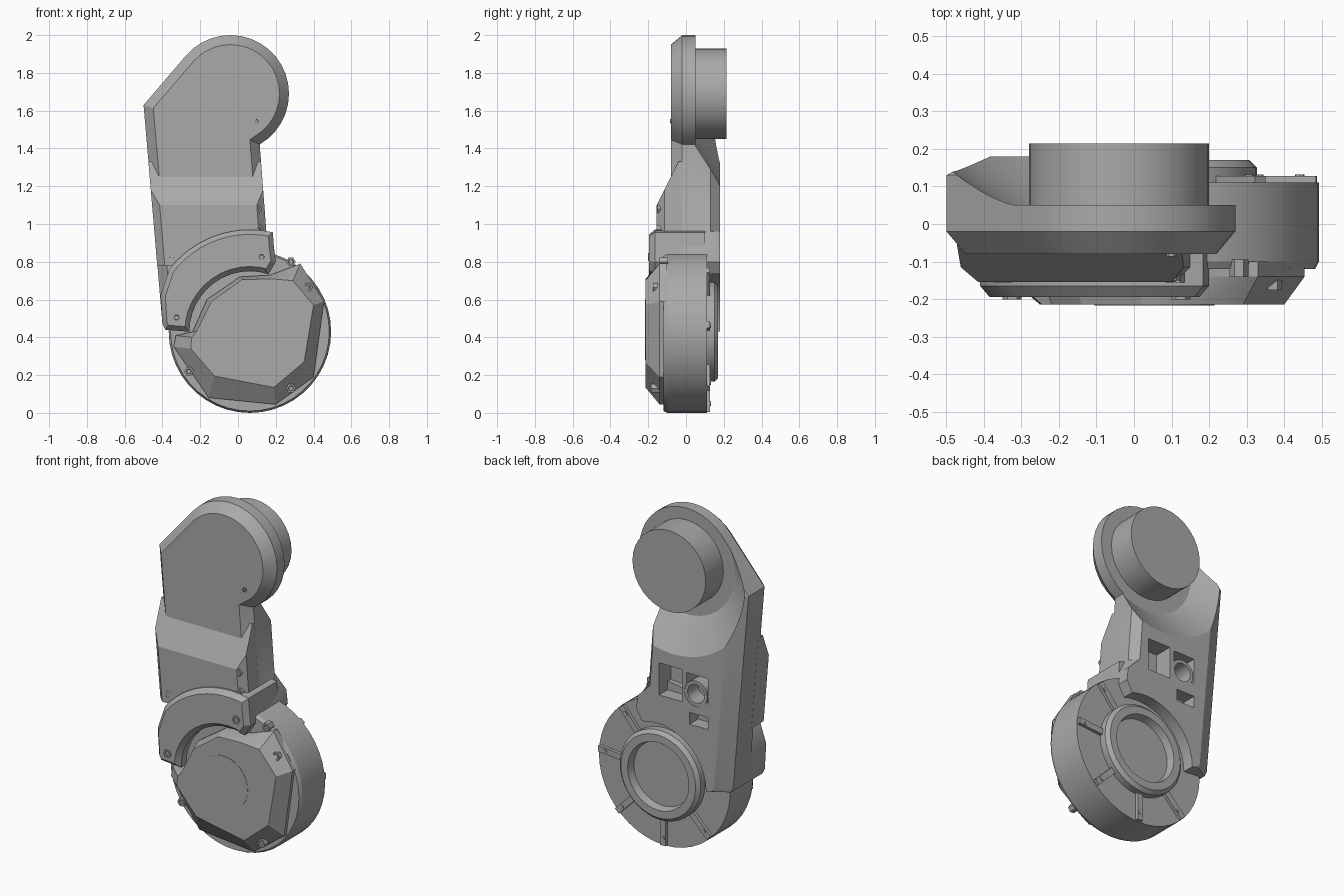
import bpy, bmesh, math
from mathutils import Vector

cube = bpy.data.objects.get("Cube")
if cube:
    bpy.data.objects.remove(cube, do_unlink=True)

GREY = (0.4, 0.4, 0.4, 1)
metal = bpy.data.materials.new("cast grey")
metal.use_nodes = True
metal.diffuse_color = GREY
metal.node_tree.nodes["Principled BSDF"].inputs["Base Color"].default_value = GREY

HEAD = (-0.04, 1.69)
DRUM = (0.063, 0.43)


def finish(name, bm):
    bmesh.ops.recalc_face_normals(bm, faces=bm.faces)
    mesh = bpy.data.meshes.new(name)
    bm.to_mesh(mesh)
    bm.free()
    mesh.materials.append(metal)
    ob = bpy.data.objects.new(name, mesh)
    bpy.context.collection.objects.link(ob)
    return ob


def loft(name, *rings):
    """Solid through (outline in x/z, y) rings of equal point count."""
    bm = bmesh.new()
    loops = [[bm.verts.new((x, y, z)) for x, z in pts] for pts, y in rings]
    n = len(loops[0])
    for a, b in zip(loops, loops[1:]):
        for i in range(n):
            j = (i + 1) % n
            bm.faces.new((a[i], a[j], b[j], b[i]))
    bm.faces.new(loops[0])
    bm.faces.new(loops[-1])
    return finish(name, bm)


def arc(c, r, a0, a1, n):
    angles = [math.radians(a0 + (a1 - a0) * i / n) for i in range(n + 1)]
    return [(c[0] + r * math.cos(a), c[1] + r * math.sin(a)) for a in angles]


def turned(name, c, profile, n=40):
    """Round part about the y axis from (radius, y) steps."""
    return loft(name, *[(arc(c, r, 0, 360 - 360 / n, n - 1), y) for r, y in profile])


def inset(pts, d):
    """Mitred inward offset of a clockwise outline."""
    out = []
    for i, p in enumerate(pts):
        p = Vector(p)
        u = (p - Vector(pts[i - 1])).normalized()
        v = (Vector(pts[(i + 1) % len(pts)]) - p).normalized()
        nu, nv = Vector((u.y, -u.x)), Vector((v.y, -v.x))
        q = p + (nu + nv) * d / max(0.5, 1 + nu.dot(nv))
        out.append((q.x, q.y))
    return out


def box(name, x0, x1, z0, z1, y0, y1):
    pts = [(x0, z0), (x0, z1), (x1, z1), (x1, z0)]
    return loft(name, (pts, y0), (pts, y1))


def cut(ob, cutter):
    mod = ob.modifiers.new("cut", "BOOLEAN")
    mod.operation = "DIFFERENCE"
    mod.solver = "EXACT"
    mod.object = cutter
    bpy.context.view_layer.objects.active = ob
    bpy.ops.object.modifier_apply(modifier=mod.name)
    bpy.data.objects.remove(cutter, do_unlink=True)


def left_x(z):
    return -0.5 + (1.63 - z) * 0.085


def right_x(z):
    return 0.115 + (1.42 - z) * 0.076


# Arm body: keyhole outline that hugs the drum at its foot
cradle = [(0.19, 0.88), (0.2, 0.80), (0.165, 0.74)] + arc(DRUM, 0.32, 72, 180, 12) + [(-0.385, 0.44)]
outline = ([(-0.4, 0.47), (-0.5, 1.63)] + arc(HEAD, 0.31, 139, -60, 20)
           + [(0.15, 0.96)] + cradle)
back = []
for x, z in outline:
    if x < -0.37:
        x += 0.09
    elif x > 0.1 and 0.9 < z < 1.5:
        x -= 0.04
    back.append((x, z))
arm = loft("arm_body", (back, 0.18), (outline, 0.13), (outline, -0.02), (inset(outline, 0.05), -0.08))

# Conical relief around the head motor, then back pockets
cut(arm, turned("relief_cutter", HEAD, [(0.317, 0.05), (0.505, 0.18), (0.607, 0.25)], 48))
for x0, x1, z0, z1 in [(-0.10, 0.05, 0.92, 1.11), (-0.27, -0.13, 0.95, 1.10), (-0.27, -0.15, 0.80, 0.87)]:
    cut(arm, box("pocket_cutter", x0, x1, z0, z1, 0.07, 0.3))
cut(arm, turned("bore_cutter", (-0.19, 0.99), [(0.075, 0.07), (0.075, 0.3)], 20))
turned("pocket_tube", (-0.19, 0.99), [(0.075, 0.06), (0.075, 0.178), (0.055, 0.178), (0.055, 0.08)], 20)


# Raised front slab with a ramp at its top
def slab(top, d=0):
    return [(left_x(0.78) + d, 0.78), (left_x(top) + d, top),
            (right_x(top) - d, top), (right_x(0.78) - d, 0.78)]


loft("arm_front_slab", (slab(1.33), 0), (slab(1.33), -0.04),
     (slab(1.18), -0.115), (slab(1.10, 0.04), -0.155))

# Crescent clamp around the drum
crescent = [(-0.4, 0.47), (-0.41, 0.62)] + arc(DRUM, 0.54, 142, 77, 12) + cradle
loft("crescent_clamp", (crescent, 0.1), (crescent, -0.165), (inset(crescent, 0.025), -0.195))

# Head motor
turned("head_motor", HEAD, [(0.24, 0.0), (0.24, 0.215)], 32)

# Drum, its back ring and radial ribs
turned("drum", DRUM, [(0.42, -0.12), (0.43, -0.1), (0.43, 0.11)], 44)
turned("output_ring", DRUM, [(0.265, 0.09), (0.265, 0.15), (0.245, 0.17), (0.2, 0.17), (0.19, 0.125)])
for i, deg in enumerate([50, 5, -45, -90, -135]):
    rib = box(f"drum_rib_{i + 1}", 0.25, 0.425, -0.018, 0.018, 0.1, 0.128)
    rib.location = (DRUM[0], 0, DRUM[1])
    rib.rotation_euler.y = -math.radians(deg)
    a = math.radians(deg)
    spot = (DRUM[0] + 0.38 * math.cos(a), DRUM[1] + 0.38 * math.sin(a))
    turned(f"rib_screw_{i + 1}", spot, [(0.013, 0.12), (0.013, 0.132)], 8)

# Faceted front cover
outer = [(-0.34, 0.35), (-0.155, 0.08), (0.2, 0.045), (0.40, 0.19), (0.455, 0.59), (0.33, 0.79),
         (0.17, 0.73), (0.01, 0.72), (-0.165, 0.60), (-0.24, 0.43), (-0.33, 0.41)]
inner = [(-0.25, 0.34), (-0.125, 0.195), (0.19, 0.135), (0.35, 0.27), (0.40, 0.57), (0.29, 0.70),
         (0.17, 0.71), (0.02, 0.705), (-0.14, 0.59), (-0.22, 0.43), (-0.245, 0.40)]
loft("drum_cover", (outer, -0.1), (outer, -0.14), (inner, -0.215))
turned("cover_disc", (0.055, 0.44), [(0.16, -0.21), (0.16, -0.217)])

# Hex screws on the front
screws = [(-0.37, 1.02, -0.145), (0.10, 1.08, -0.145), (0.11, 0.97, -0.15), (-0.35, 0.83, -0.15),
          (0.125, 0.825, -0.195), (-0.325, 0.505, -0.195), (-0.26, 0.22, -0.155), (0.28, 0.13, -0.18),
          (0.37, 0.665, -0.17), (0.28, 0.80, -0.135), (0.10, 1.545, -0.08)]
for i, (x, z, y) in enumerate(screws):
    r = 0.014 if z > 1.5 else 0.025
    turned(f"screw_{i + 1}", (x, z), [(r, y + 0.04), (r, y - 0.006), (r * 0.6, y - 0.006), (r * 0.5, y + 0.004)], 6)

# Smooth round walls, keep edges sharp
bpy.ops.object.select_all(action="DESELECT")
for ob in bpy.context.scene.objects:
    if ob.type == "MESH" and metal.name in ob.data.materials:
        ob.select_set(True)
        bpy.context.view_layer.objects.active = ob
bpy.ops.object.shade_smooth_by_angle(angle=math.radians(25))
